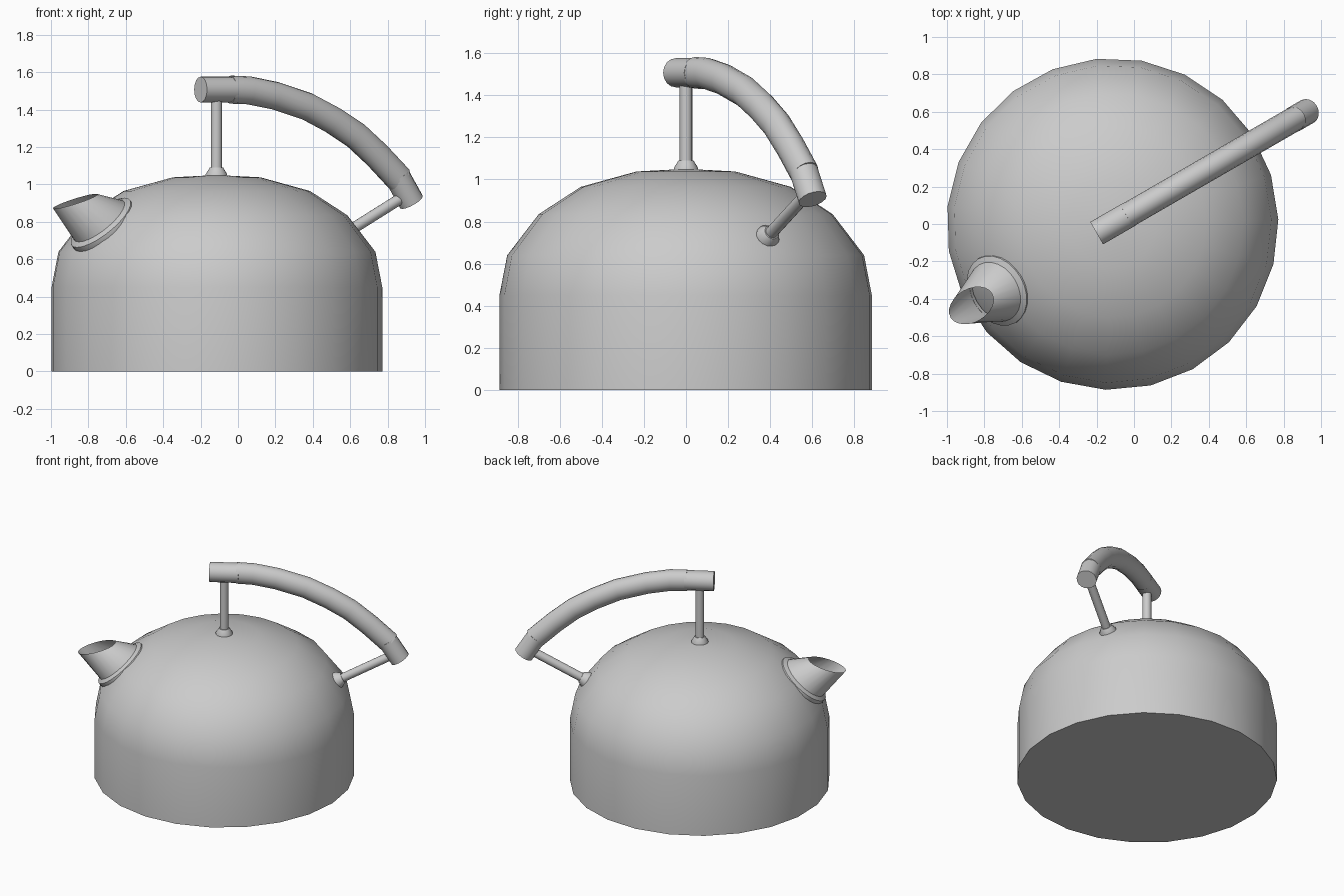
import bpy, math
from mathutils import Vector, Matrix

cube = bpy.data.objects.get("Cube")
if cube:
    bpy.data.objects.remove(cube, do_unlink=True)

grey = bpy.data.materials.new("brushed_grey")
grey.use_nodes = True
COLOUR = (0.6, 0.6, 0.6, 1)
grey.diffuse_color = COLOUR
grey.node_tree.nodes["Principled BSDF"].inputs["Base Color"].default_value = COLOUR

# Local frame: x runs along the handle, away from the spout; origin under the lid
FRAME = Matrix.Translation((-0.115, 0, 0)) @ Matrix.Rotation(math.radians(30), 4, 'Z')
SIDE = Vector((0, 1, 0))


def ring(centre, across, up, wide, tall, count, phase=0.0):
    """One elliptical cross-section."""
    angles = [phase + math.tau * i / count for i in range(count)]
    return [centre + across * (wide * math.cos(a)) + up * (tall * math.sin(a)) for a in angles]


def loft(name, rings, cap_start=True, cap_end=True):
    """Skin a series of equal-count cross-sections."""
    n = len(rings[0])
    verts = [p for r in rings for p in r]
    faces = []
    for k in range(len(rings) - 1):
        for i in range(n):
            j = (i + 1) % n
            faces.append((k * n + i, k * n + j, (k + 1) * n + j, (k + 1) * n + i))
    if cap_start:
        faces.append(tuple(reversed(range(n))))
    if cap_end:
        faces.append(tuple(range(len(verts) - n, len(verts))))
    mesh = bpy.data.meshes.new(name)
    mesh.from_pydata(verts, [], faces)
    mesh.materials.append(grey)
    obj = bpy.data.objects.new(name, mesh)
    bpy.context.collection.objects.link(obj)
    obj.matrix_world = FRAME
    bpy.ops.object.select_all(action='DESELECT')
    bpy.context.view_layer.objects.active = obj
    obj.select_set(True)
    bpy.ops.object.shade_smooth_by_angle(angle=math.radians(40))
    return obj


def turned(name, start, axis, profile, count=16, phase=0.0, caps=(True, True)):
    """Revolve (distance, radius) pairs about an axis lying in the handle plane."""
    start, axis = Vector(start), Vector(axis).normalized()
    up = axis.cross(SIDE)
    # up x side follows the axis, so the skin faces outward
    rings = [ring(start + axis * h, up, -SIDE, r, r, count, phase) for h, r in profile]
    rings = [list(reversed(r)) for r in rings]
    return loft(name, rings, *caps)


# Body: straight wall rolling into a low dome
dome = [(0, 0.887), (0.45, 0.887), (0.64, 0.85), (0.835, 0.70),
        (0.965, 0.50), (1.038, 0.235), (1.05, 0.01)]
body_rings = [ring(Vector((0, 0, z)), Vector((1, 0, 0)), SIDE, r, r, 23, math.radians(65.5))
              for z, r in dome]
loft("body", body_rings)

# Handle posts with flared feet
foot = [(0, 0.058), (0.015, 0.058), (0.05, 0.036)]
posts = {"top": ((0, 0, 1.04), (0, 0, 1.47)), "back": ((0.77, 0, 0.725), (1.165, 0, 0.94))}
for label, (low, high) in posts.items():
    axis = Vector(high) - Vector(low)
    turned(label + "_post", low, axis, [(0, 0.03), (axis.length, 0.03)])
    turned(label + "_post_foot", low, axis, foot)

# Curved grip swept along an arc
path = [Vector((x, 0, z)) for x, z in
        [(0.085, 1.507), (0.20, 1.503), (0.36, 1.475), (0.56, 1.417),
         (0.72, 1.343), (0.86, 1.262), (0.99, 1.157), (1.13, 1.027)]]
grip = []
for i, p in enumerate(path):
    along = (path[min(i + 1, len(path) - 1)] - path[max(i - 1, 0)]).normalized()
    grip.append(ring(p, SIDE, along.cross(SIDE), 0.067, 0.075, 16))
loft("grip", grip)

# Plain sleeves on both grip ends
turned("front_sleeve", (-0.098, 0, 1.507), (1, 0, 0), [(0, 0.069), (0.2, 0.069)])
turned("back_sleeve", (1.115, 0, 1.045), (0.55, 0, -0.86), [(0, 0.069), (0.165, 0.069)])

# Spout collar hugging the dome
spout_axis = Vector((-0.67, 0, 0.74)).normalized()
seat = Vector((-0.705, 0, 0.785))
turned("spout_collar", seat, spout_axis,
       [(-0.06, 0.19), (-0.01, 0.2), (0.015, 0.198), (0.03, 0.168)], 24, 0, (True, False))

# Tapered spout with an open, nearly level mouth
up = spout_axis.cross(SIDE)
mouth = Vector((0.255, 0, 0.08)).normalized()
mouth *= math.copysign(1, mouth.dot(up))
loft("spout", [ring(seat, SIDE, up, 0.175, 0.175, 24),
               ring(seat + spout_axis * 0.025, SIDE, up, 0.17, 0.17, 24),
               ring(Vector((-0.872, 0, 0.91)), SIDE, mouth, 0.088, 0.134, 24)],
     False, False)
